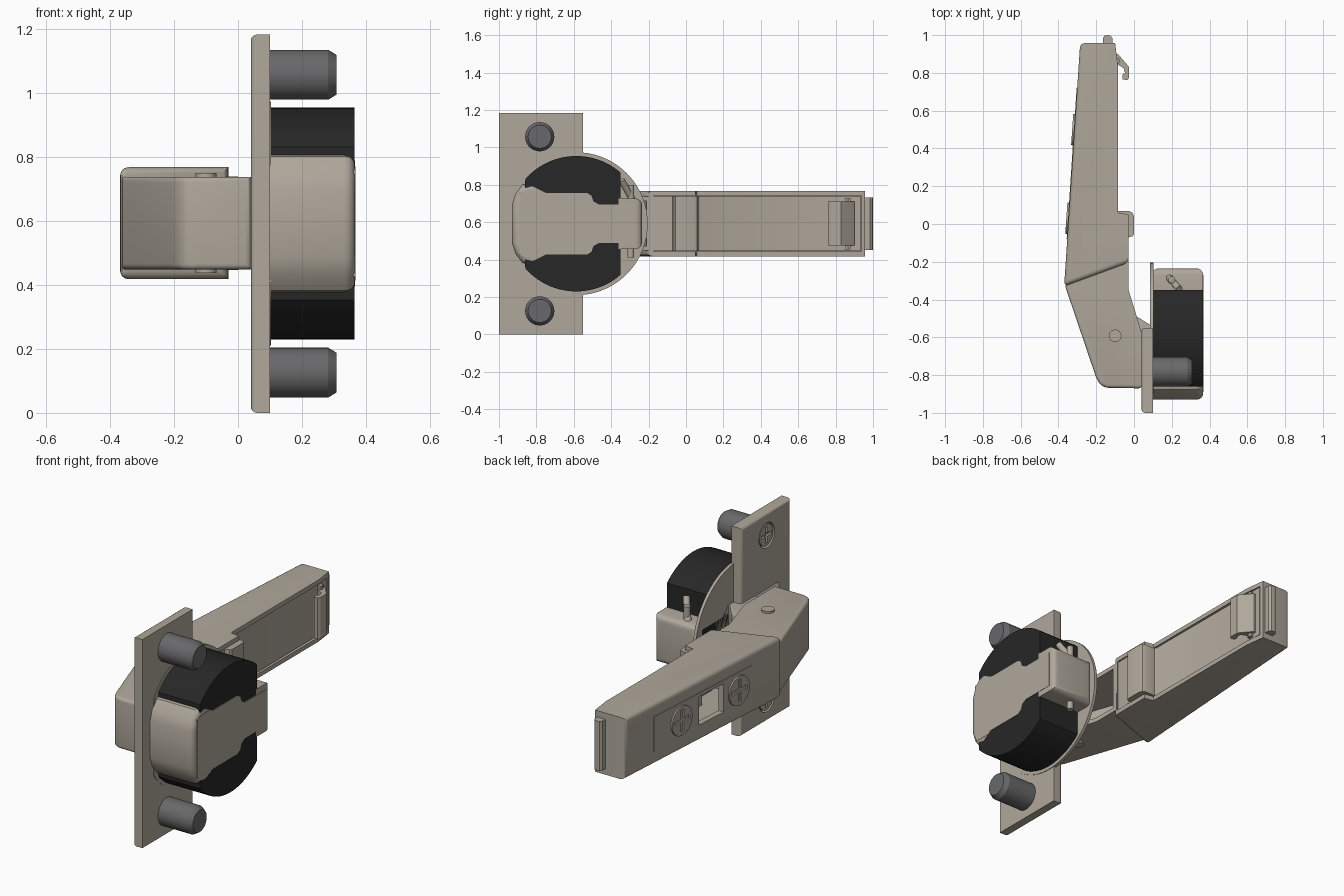
import bpy, bmesh, math
from mathutils import Vector, Matrix

if "Cube" in bpy.data.objects:
    bpy.data.objects.remove(bpy.data.objects["Cube"])

ZC = 0.592  # height of the symmetry plane


def material(name, rgb):
    m = bpy.data.materials.new(name)
    m.diffuse_color = (*rgb, 1)
    m.use_nodes = True
    m.node_tree.nodes["Principled BSDF"].inputs["Base Color"].default_value = m.diffuse_color
    return m


METAL = material("warm_metal", (0.43, 0.39, 0.33))
BLACK = material("black_plastic", (0.02, 0.02, 0.02))
STEEL = material("dowel_grey", (0.14, 0.14, 0.145))


def finish(name, bm, mat):
    bmesh.ops.recalc_face_normals(bm, faces=bm.faces)
    me = bpy.data.meshes.new(name)
    bm.to_mesh(me)
    bm.free()
    me.materials.append(mat)
    ob = bpy.data.objects.new(name, me)
    bpy.context.collection.objects.link(ob)
    return ob


def prism(name, pts, lo, hi, plane="xy", mat=METAL, bevel=0, keep=None, seg=4):
    """Extrude a profile along z (plane xy) or along x (plane yz)."""
    bm = bmesh.new()
    co = [(a, b, lo) if plane == "xy" else (lo, a, b) for a, b in pts]
    face = bm.faces.new([bm.verts.new(c) for c in co])
    ext = bmesh.ops.extrude_face_region(bm, geom=[face])["geom"]
    step = Vector((0, 0, hi - lo) if plane == "xy" else (hi - lo, 0, 0))
    bmesh.ops.translate(bm, vec=step, verts=[g for g in ext if isinstance(g, bmesh.types.BMVert)])
    bmesh.ops.recalc_face_normals(bm, faces=bm.faces)
    if bevel:
        edges = [e for e in bm.edges if keep is None or all(keep(v.co) for v in e.verts)]
        bmesh.ops.bevel(bm, geom=edges, offset=bevel, segments=seg, profile=0.5,
                        affect='EDGES', clamp_overlap=True)
    return finish(name, bm, mat)


def box(y0, y1, z0, z1):
    return [(y0, z0), (y1, z0), (y1, z1), (y0, z1)]


def mirrored(half):
    """(y, half height) pairs -> closed outline symmetric about ZC."""
    return [(y, ZC - h) for y, h in half] + [(y, ZC + h) for y, h in reversed(half)]


def rod(name, p0, p1, r, mat=METAL, r2=None):
    p0, p1 = Vector(p0), Vector(p1)
    d = p1 - p0
    bm = bmesh.new()
    m = Matrix.Translation((p0 + p1) / 2) @ d.to_track_quat('Z', 'Y').to_matrix().to_4x4()
    bmesh.ops.create_cone(bm, cap_ends=True, segments=40, radius1=r, radius2=r if r2 is None else r2,
                          depth=d.length, matrix=m)
    return finish(name, bm, mat)


def cut(ob, *cutters, drop=True):
    for c in cutters:
        mod = ob.modifiers.new("cut", 'BOOLEAN')
        mod.operation, mod.solver, mod.object = 'DIFFERENCE', 'EXACT', c
    dg = bpy.context.evaluated_depsgraph_get()
    me = bpy.data.meshes.new_from_object(ob.evaluated_get(dg))
    ob.modifiers.clear()
    ob.data = me
    if drop:
        for c in cutters:
            bpy.data.objects.remove(c)


def screw(name, top, axis, r, depth=0.03):
    """Screw head with a cross recess."""
    top, axis = Vector(top), Vector(axis).normalized()
    head = rod(name, top - axis * depth, top, r)
    rot = axis.to_track_quat('Z', 'Y').to_matrix().to_4x4()
    bars = []
    for sx, sy in ((1.5, 0.28), (0.28, 1.5)):
        bm = bmesh.new()
        bmesh.ops.create_cube(bm, size=1, matrix=Matrix.Translation(top) @ rot
                              @ Matrix.Diagonal((sx * r, sy * r, depth, 1)))
        bars.append(finish("cross_cutter", bm, METAL))
    cut(head, *bars)


# Cup: flange plate, round rim, black side shells and metal pot
left_face = lambda c: c.x < 0.05
plate = prism("flange_plate", box(-1, -0.55, 0, 1.183), 0.04, 0.10, "yz", bevel=0.02, keep=left_face)


def circle(r, lo, hi):
    pts = [(-0.587 + r * math.cos(i * math.tau / 96), ZC + r * math.sin(i * math.tau / 96)) for i in range(96)]
    return [(min(max(y, lo), hi), z) for y, z in pts]


rim = prism("cup_rim", circle(0.382, -0.9, 0), 0.086, 0.103, "yz")
shell = prism("cup_shell", circle(0.362, -0.86, -0.35), 0.097, 0.364, "yz", BLACK)
front = prism("cup_front", mirrored([(-0.75, 0.165), (-0.85, 0.216), (-0.875, 0.21), (-0.912, 0.16), (-0.93, 0.105)]),
              0.095, 0.3665, "yz", bevel=0.035, keep=lambda c: c.x > 0.3 and c.y < -0.84)
prism("cup_base", mirrored([(-0.89, 0.165), (-0.86, 0.178), (-0.775, 0.178), (-0.765, 0.165), (-0.53, 0.165),
                            (-0.505, 0.15), (-0.495, 0.12), (-0.465, 0.102), (-0.27, 0.102)]), 0.34, 0.368, "yz")
back = prism("cup_back", mirrored([(-0.36, 0.135), (-0.235, 0.135)]), 0.095, 0.3665, "yz",
             bevel=0.035, keep=lambda c: c.y > -0.3)
pocket = prism("pocket_cutter", mirrored([(-0.89, 0.16), (-0.5, 0.16), (-0.45, 0.11), (-0.27, 0.11)]),
               -0.1, 0.335, "yz")
for part in (plate, rim, shell, front, back):
    cut(part, pocket, drop=False)
bpy.data.objects.remove(pocket)

# Dowels with chamfered tips, and screws in the flange plate
for side, z in (("lower", 0.126), ("upper", 1.057)):
    rod(side + "_dowel", (0.09, -0.782, z), (0.282, -0.782, z), 0.078, STEEL)
    rod(side + "_dowel_tip", (0.282, -0.782, z), (0.308, -0.782, z), 0.078, STEEL, 0.062)
    cut(plate, rod("seat_cutter", (0.0, -0.782, z), (0.065, -0.782, z), 0.07))
    screw(side + "_plate_screw", (0.043, -0.782, z), (-1, 0, 0), 0.061)

# Wire spring ends on the back of the cup
rod("spring_top", (0.178, -0.275, 0.70), (0.24, -0.345, 0.825), 0.018)
rod("spring_pin", (0.20, -0.295, 0.412), (0.20, -0.295, 0.80), 0.018)

# Arm: wide rear channel and narrower cranked front channel
rear = prism("arm_rear", [(-0.285, 0.958), (-0.10, 0.958), (-0.085, 0.84), (-0.085, 0.06), (-0.03, 0.05),
                          (-0.03, -0.205), (-0.37, -0.33)], 0.418, 0.768, bevel=0.025,
             keep=lambda c: c.x < -0.27 or c.y < -0.2)
nose = prism("arm_front", [(-0.345, -0.29), (-0.03, -0.18), (-0.03, -0.345), (0.042, -0.58), (0.042, -0.87),
                           (-0.145, -0.868), (-0.178, -0.853), (-0.2, -0.815), (-0.366, -0.325)], 0.448, 0.738,
             bevel=0.022, keep=lambda c: (c.x < -0.12 or c.y < -0.86) and c.y < -0.3)
cut(rear, prism("rear_cutter", [(-0.262, 0.935), (0.1, 0.935), (0.1, -0.13), (-0.03, -0.175), (-0.343, -0.29)],
                0.443, 0.743))
cut(nose, prism("front_cutter", [(-0.335, -0.31), (-0.04, -0.21), (0.1, -0.21), (0.1, -0.845),
                                 (-0.14, -0.845), (-0.175, -0.81), (-0.342, -0.325)], 0.473, 0.713))

# Adjusting panel, slot and screws on the outer face of the arm
arm_x = lambda y: -0.37 + 0.0659 * (y + 0.33)
panel = prism("adjusting_panel", [(arm_x(-0.08) - 0.003, -0.08), (arm_x(0.72) - 0.003, 0.72),
                                  (arm_x(0.72) + 0.03, 0.72), (arm_x(-0.08) + 0.03, -0.08)], ZC - 0.1, ZC + 0.1)
slot = prism("slot_cutter", box(0.15, 0.35, ZC - 0.08, ZC + 0.08), -0.5, -0.29, "yz")
cut(rear, slot, drop=False)
cut(panel, slot)
for side, y in (("front", 0.03), ("rear", 0.5)):
    screw(side + "_arm_screw", (arm_x(y) - 0.012, y, ZC), (-1, 0.066, 0), 0.083)

# Inner strap with a raised bump closing the open side of the arm
prism("inner_strap", [(-0.12, 0.933), (-0.097, 0.933), (-0.092, 0.08), (-0.085, 0.068), (-0.025, 0.068),
                      (-0.008, 0.06), (0, 0.042), (0, -0.055), (-0.008, -0.065), (-0.033, -0.072),
                      (-0.036, -0.2), (-0.06, -0.2), (-0.06, -0.05), (-0.12, 0.03)], 0.447, 0.739)

# Rear clip hook, ridge and release knob
prism("clip_hook", [(-0.105, 0.9), (-0.085, 0.9), (-0.04, 0.848), (-0.026, 0.83), (-0.026, 0.775), (-0.035, 0.762),
                    (-0.06, 0.765), (-0.062, 0.79), (-0.048, 0.8), (-0.055, 0.825), (-0.105, 0.855)], 0.475, 0.71)
prism("clip_ridge", [(-0.11, 0.88), (-0.08, 0.88), (-0.075, 0.865), (-0.08, 0.85), (-0.11, 0.85)], 0.455, 0.73)
prism("release_knob", [(-0.165, 0.95), (-0.115, 0.95), (-0.115, 0.985), (-0.125, 0.997), (-0.14, 1.0),
                       (-0.155, 0.997), (-0.165, 0.985)], 0.452, 0.732)

# Hinge link and rivet
prism("hinge_link", [(-0.13, -0.63), (-0.13, -0.52), (0.01, -0.487), (0.095, -0.54), (0.24, -0.72), (0.10, -0.78)],
      0.485, 0.70, bevel=0.01)
rod("hinge_rivet", (-0.10, -0.592, 0.437), (-0.10, -0.592, 0.75), 0.033)

bpy.ops.object.select_all(action='SELECT')
bpy.context.view_layer.objects.active = plate
bpy.ops.object.shade_smooth_by_angle(angle=math.radians(30))
